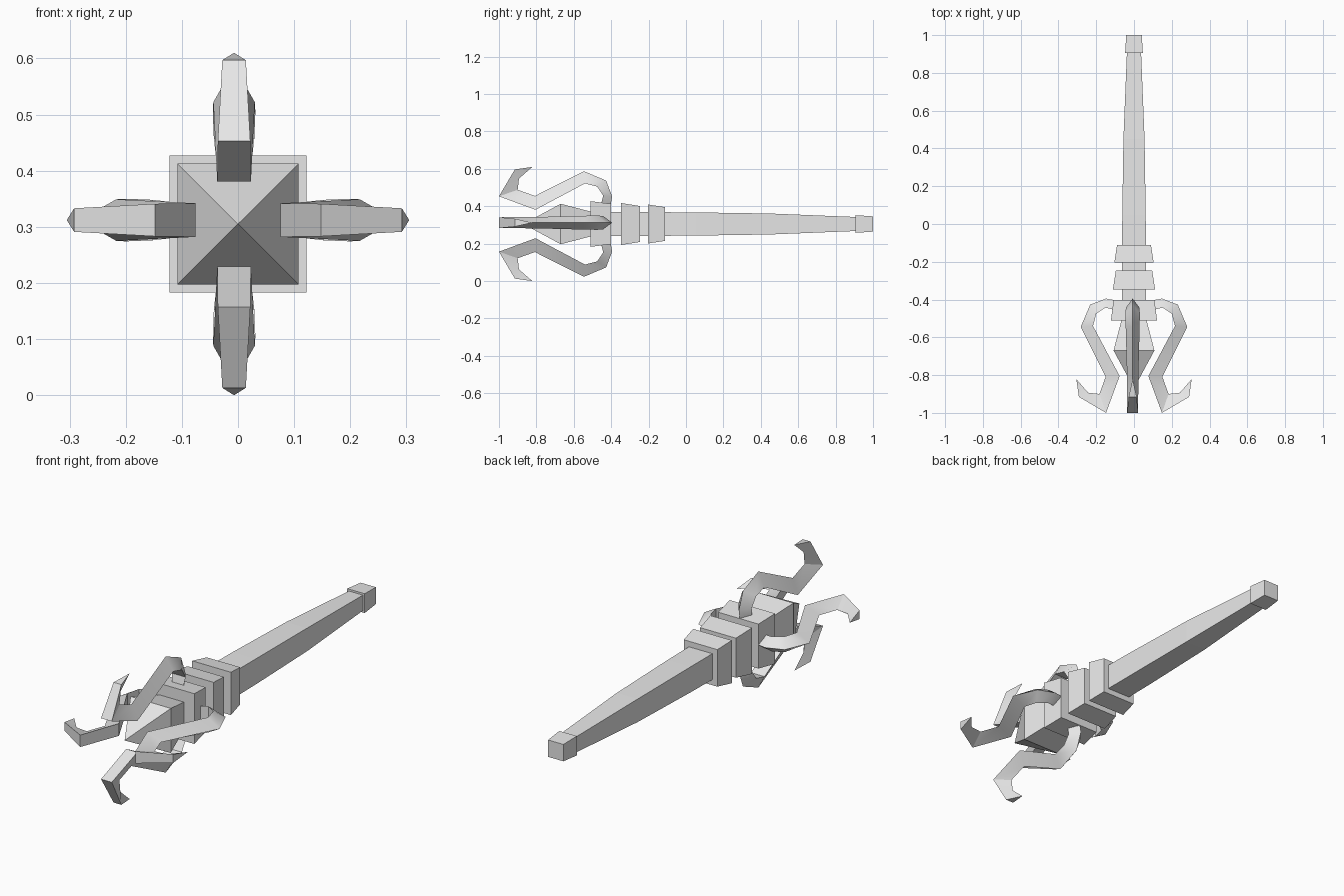
import bpy, bmesh, math
from mathutils import Vector

cube = bpy.data.objects.get("Cube")
if cube:
    bpy.data.objects.remove(cube, do_unlink=True)

AXIS_Z = 0.305

grey = bpy.data.materials.new("plain_grey")
grey.use_nodes = True
COLOUR = (0.8, 0.8, 0.8, 1)
grey.diffuse_color = COLOUR
grey.node_tree.nodes["Principled BSDF"].inputs["Base Color"].default_value = COLOUR


def finish(name, bm, smooth=False):
    bmesh.ops.remove_doubles(bm, verts=bm.verts[:], dist=0.0001)
    bmesh.ops.recalc_face_normals(bm, faces=bm.faces[:])
    mesh = bpy.data.meshes.new(name)
    bm.to_mesh(mesh)
    bm.free()
    mesh.materials.append(grey)
    obj = bpy.data.objects.new(name, mesh)
    bpy.context.collection.objects.link(obj)
    if smooth:
        bpy.ops.object.select_all(action="DESELECT")
        obj.select_set(True)
        bpy.context.view_layer.objects.active = obj
        bpy.ops.object.shade_smooth_by_angle(angle=math.radians(30))
    return obj


def loft(bm, rings):
    """Skin a list of equal-sized rings and cap both ends."""
    rings = [[bm.verts.new(p) for p in ring] for ring in rings]
    n = len(rings[0])
    for a, b in zip(rings, rings[1:]):
        for i in range(n):
            j = (i + 1) % n
            bm.faces.new((a[i], a[j], b[j], b[i]))
    bm.faces.new(rings[0])
    bm.faces.new(rings[-1])


def square_bar(name, stations):
    """Square section along y: (y, half width) pairs."""
    corners = ((-1, -1), (1, -1), (1, 1), (-1, 1))
    bm = bmesh.new()
    loft(bm, [[(sx * h, y, AXIS_Z + sz * h) for sx, sz in corners] for y, h in stations])
    return finish(name, bm)


# Handle and its rings
square_bar("shaft", [(-0.50, 0.065), (-0.11, 0.063), (0.05, 0.062), (0.45, 0.056), (0.92, 0.037)])
square_bar("end_cap", [(0.905, 0.047), (1.0, 0.041)])
square_bar("rear_collar", [(-0.203, 0.104), (-0.112, 0.09)])
square_bar("middle_collar", [(-0.347, 0.112), (-0.246, 0.096)])
square_bar("front_collar", [(-0.51, 0.122), (-0.402, 0.108)])

# Flared head ending in a pyramid
square_bar("crystal_head", [(-0.50, 0.064), (-0.67, 0.108), (-0.87, 0.0002)])

# Claw stations: flat side (radius, y), ridge side (radius, y), half width
CLAW = [
    ((0.100, -0.455), (0.090, -0.405), 0.030),
    ((0.152, -0.443), (0.148, -0.395), 0.036),
    ((0.200, -0.475), (0.232, -0.427), 0.038),
    ((0.217, -0.540), (0.282, -0.545), 0.037),
    ((0.076, -0.805), (0.150, -0.808), 0.030),
    ((0.148, -1.000), (0.183, -0.900), 0.029),
    ((0.292, -0.915), (0.243, -0.893), 0.021),
    ((0.305, -0.822), (0.304, -0.823), 0.0002),
]


def claw(name, out, side):
    """Three-sided hooked arm; out points off the axis, side is its width direction."""
    out, side = Vector(out), Vector(side)
    centre = Vector((0, 0, AXIS_Z)) + side * 0.007

    def at(point, offset):
        return centre + out * point[0] + Vector((0, point[1], 0)) + side * offset

    bm = bmesh.new()
    loft(bm, [[at(flat, -w), at(flat, w), at(ridge, 0)] for flat, ridge, w in CLAW])
    return finish(name, bm, smooth=True)


claw("top_claw", (0, 0, 1), (-1, 0, 0))
claw("bottom_claw", (0, 0, -1), (-1, 0, 0))
claw("left_claw", (1, 0, 0), (0, 0, 1))
claw("right_claw", (-1, 0, 0), (0, 0, 1))
